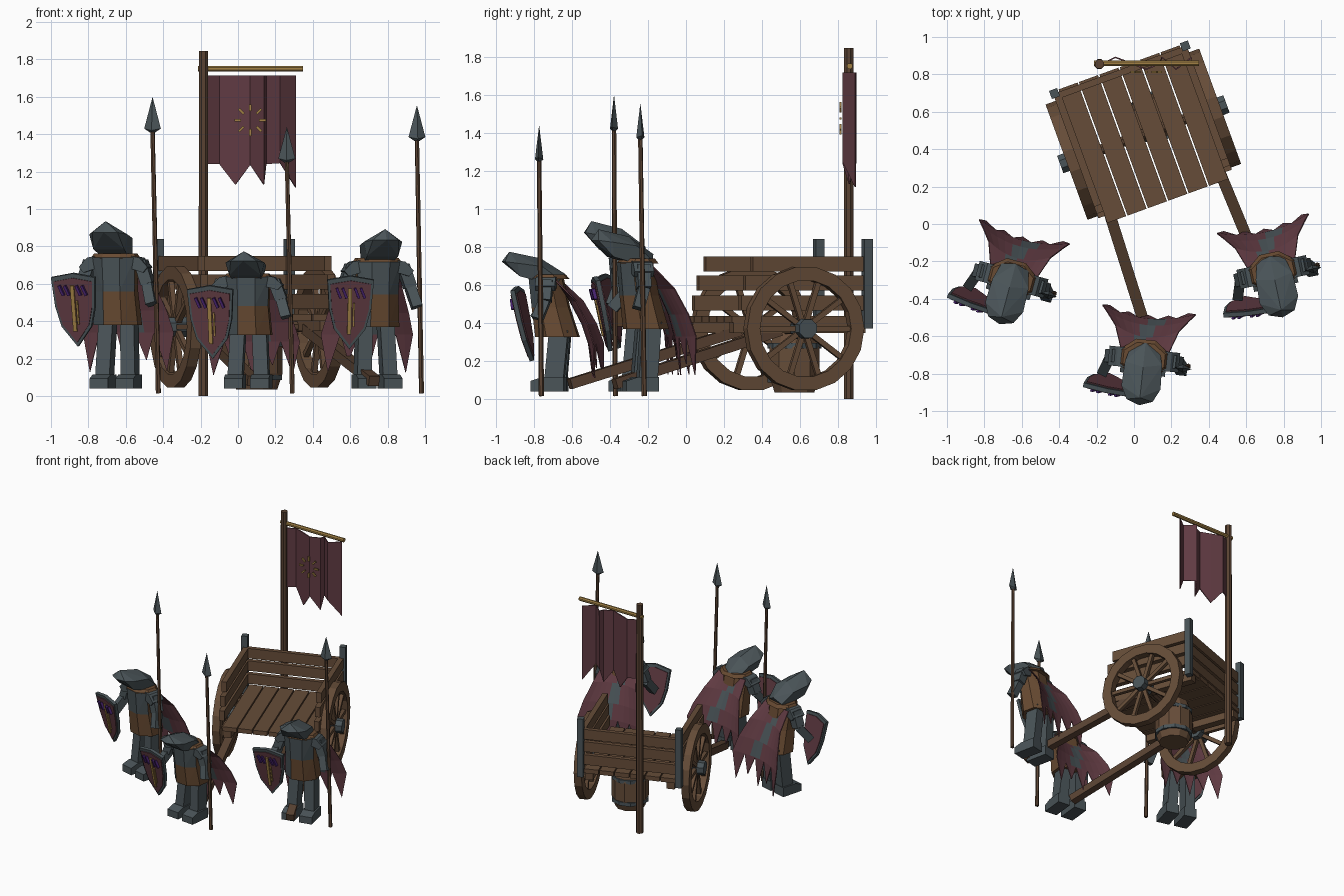
import bpy, bmesh, math
from mathutils import Vector, Matrix

if "Cube" in bpy.data.objects:
    bpy.data.objects.remove(bpy.data.objects["Cube"])


def material(name, rgb):
    m = bpy.data.materials.new(name)
    m.diffuse_color = (*rgb, 1)
    m.use_nodes = True
    m.node_tree.nodes["Principled BSDF"].inputs["Base Color"].default_value = m.diffuse_color
    return m


WOOD = material("brown wood", (0.132, 0.073, 0.040))
DARK = material("dark wood", (0.100, 0.055, 0.032))
LEATHER = material("leather", (0.140, 0.070, 0.032))
STEEL = material("blue grey steel", (0.068, 0.088, 0.097))
WINE = material("wine cloth", (0.120, 0.044, 0.056))
GOLD = material("gold", (0.36, 0.22, 0.06))
PURPLE = material("purple", (0.06, 0.016, 0.15))


def finish(name, bm, mats, M, rule=None):
    """Turn a bmesh into an object; rule picks a material slot for each face."""
    if rule:
        bm.normal_update()
        for f in bm.faces:
            f.material_index = rule(f)
    bm.transform(M)
    me = bpy.data.meshes.new(name)
    bm.to_mesh(me)
    bm.free()
    for m in mats:
        me.materials.append(m)
    ob = bpy.data.objects.new(name, me)
    bpy.context.collection.objects.link(ob)
    return ob


def hull(name, pts, mats, M=Matrix(), rule=None):
    bm = bmesh.new()
    for p in pts:
        bm.verts.new(p)
    bmesh.ops.convex_hull(bm, input=bm.verts[:])
    bmesh.ops.delete(bm, geom=[v for v in bm.verts if not v.link_faces], context='VERTS')
    bmesh.ops.dissolve_limit(bm, angle_limit=0.02, verts=bm.verts[:], edges=bm.edges[:])
    bmesh.ops.recalc_face_normals(bm, faces=bm.faces[:])
    return finish(name, bm, mats if isinstance(mats, list) else [mats], M, rule)


def frame(p, q):
    d = (Vector(q) - Vector(p)).normalized()
    ref = Vector((0, 0, 1)) if abs(d.z) < 0.9 else Vector((0, 1, 0))
    a = d.cross(ref).normalized()
    return a, a.cross(d)


def beam(name, p, q, w, h, mat, M=Matrix()):
    a, b = frame(p, q)
    hull(name, [Vector(e) + a * i * w / 2 + b * j * h / 2
                for e in (p, q) for i in (-1, 1) for j in (-1, 1)], mat, M)


def box(name, c, s, mat, M=Matrix()):
    beam(name, (c[0], c[1] - s[1] / 2, c[2]), (c[0], c[1] + s[1] / 2, c[2]), s[0], s[2], mat, M)


def tube(name, p, q, r0, r1, n, mat, M=Matrix()):
    a, b = frame(p, q)
    hull(name, [Vector(e) + r * (a * math.cos(t) + b * math.sin(t))
                for e, r in ((p, r0), (q, r1))
                for t in [math.tau * (k + 0.5) / n for k in range(n)]], mat, M)


def ring_wheel(name, x, z, r0, r1, w, n, mat, M):
    """Rim: a square section swept round the x axis."""
    bm = bmesh.new()
    sec = [(r0, -w / 2), (r1, -w / 2), (r1, w / 2), (r0, w / 2)]
    v = [[bm.verts.new((x + o, r * math.cos(math.tau * k / n), z + r * math.sin(math.tau * k / n)))
          for r, o in sec] for k in range(n)]
    for k in range(n):
        for j in range(4):
            bm.faces.new((v[k][j], v[k][(j + 1) % 4], v[(k + 1) % n][(j + 1) % 4], v[(k + 1) % n][j]))
    bmesh.ops.recalc_face_normals(bm, faces=bm.faces[:])
    finish(name, bm, [mat], M)


# ---- Cart ----
CART = Matrix.Translation((0.05, 0.48, 0)) @ Matrix.Rotation(math.radians(20), 4, 'Z')
for i in range(6):
    box(f"floor_plank_{i}", (-0.29 + i * 0.116, 0, 0.42), (0.108, 0.76, 0.035), WOOD, CART)
for i, (z, front) in enumerate(((0.505, -0.34), (0.61, -0.315), (0.71, -0.275))):
    for s, side in ((-1, "left"), (1, "right")):
        box(f"{side}_side_board_{i}", (s * 0.36, (front + 0.35) / 2, z), (0.04, 0.35 - front, 0.08), WOOD, CART)
    box(f"back_board_{i}", (0, 0.35, z), (0.74, 0.035, 0.08), WOOD, CART)
tube("axle", (-0.4, 0, 0.37), (0.4, 0, 0.37), 0.03, 0.03, 8, DARK, CART)
for s, side in ((-1, "left"), (1, "right")):
    x = s * 0.408
    box(f"{side}_frame_rail", (s * 0.31, 0, 0.375), (0.06, 0.74, 0.055), WOOD, CART)
    box(f"{side}_corner_post", (s * 0.372, 0.367, 0.605), (0.046, 0.046, 0.47), STEEL, CART)
    beam(f"{side}_shaft", (s * 0.305, -0.1, 0.36), (s * 0.345, -1.035, 0.08), 0.06, 0.055, DARK, CART)
    ring_wheel(f"{side}_wheel_rim", x, 0.37, 0.255, 0.328, 0.058, 18, WOOD, CART)
    for k in range(10):
        c, d = math.cos(math.tau * k / 10), math.sin(math.tau * k / 10)
        beam(f"{side}_spoke_{k}", (x, 0.03 * c, 0.37 + 0.03 * d), (x, 0.265 * c, 0.37 + 0.265 * d),
             0.028, 0.028, WOOD, CART)
    tube(f"{side}_hub", (x - s * 0.06, 0, 0.37), (x + s * 0.065, 0, 0.37), 0.058, 0.053, 8, STEEL, CART)

# ---- Barrel slung below the cart ----
BARREL = Matrix.Translation((0.1, 0.57, 0))
hull("barrel", [(r * math.cos(k * math.tau / 10), r * math.sin(k * math.tau / 10), z)
     for z, r in ((0.035, 0.11), (0.12, 0.138), (0.27, 0.138), (0.36, 0.11)) for k in range(10)], WOOD, BARREL)
for i, z in enumerate((0.1, 0.28)):
    tube(f"barrel_band_{i}", (0, 0, z - 0.014), (0, 0, z + 0.014), 0.141, 0.141, 10, STEEL, BARREL)

# ---- Banner ----
tube("banner_pole", (-0.185, 0.855, 0), (-0.185, 0.855, 1.845), 0.028, 0.026, 8, DARK)
tube("banner_crossbar", (-0.215, 0.86, 1.75), (0.348, 0.86, 1.75), 0.016, 0.016, 8, GOLD)
bm = bmesh.new()
outline = [(-0.16, 1.24, 0), (-0.1, 1.24, 1), (-0.015, 1.13, 0), (0.065, 1.235, -1),
           (0.14, 1.13, 0), (0.152, 1.24, 1), (0.225, 1.245, -1), (0.31, 1.115, 1)]
cols = [[bm.verts.new((x, 0.855 + w * a, z)) for z, a in ((1.715, 0.032), (zb, 0.032))]
        for x, zb, w in outline]
for a, b in zip(cols, cols[1:]):
    bm.faces.new((a[0], a[1], b[1], b[0]))
cloth = finish("banner_cloth", bm, [WINE], Matrix())
cloth.modifiers.new("thickness", 'SOLIDIFY').thickness = 0.008
for k in range(8):
    c, s = math.cos(k * math.pi / 4), math.sin(k * math.pi / 4)
    beam(f"banner_ray_{k}", (0.065 + 0.048 * c, 0.812, 1.475 + 0.048 * s),
         (0.065 + 0.085 * c, 0.812, 1.475 + 0.085 * s), 0.012, 0.012, GOLD)


# ---- Soldiers ----
def ring(z, rx, ry, cy, n=8):
    return [(rx * math.cos(math.tau * (k + .5) / n), cy + ry * math.sin(math.tau * (k + .5) / n), z)
            for k in range(n)]


def cape(name, M):
    bm = bmesh.new()
    n = 10
    rows = ((0.125, 0.745, 0.02), (0.17, 0.6, 0.1), (0.22, 0.46, 0.165), (0.25, 0.34, 0.2))
    g = [[bm.verts.new(((2 * i / n - 1) * w, y + 0.05 * (2 * i / n - 1) ** 2 * (y > 0.05), z))
          for i in range(n + 1)] for w, z, y in rows]
    for j in range(3):
        for i in range(n):
            f = bm.faces.new((g[j][i], g[j][i + 1], g[j + 1][i + 1], g[j + 1][i]))
            f.material_index = int((i * 3 + j * 5) % 8 in (1, 4))
    for i in range(0, n, 2):  # ragged points along the hem
        a, m, b = g[3][i:i + 3]
        tip = bm.verts.new((m.co.x * 1.06, m.co.y + 0.02, 0.13 + 0.06 * ((i // 2) % 2)))
        bm.faces.new((a, m, tip))
        bm.faces.new((m, b, tip))
    ob = finish(name, bm, [WINE, STEEL], M)
    ob.modifiers.new("thickness", 'SOLIDIFY').thickness = 0.006


def soldier(tag, x, y, turn, zs, spear_top, nod):
    base = Matrix.Translation((x, y, 0)) @ Matrix.Rotation(math.radians(turn), 4, 'Z')
    M = base @ Matrix.Diagonal((1, 1, zs, 1))
    # boots, legs and arms
    for s, side in ((-1, "right"), (1, "left")):
        fx = s * 0.071
        hull(f"{tag}_{side}_boot", [(fx + i * 0.05, yy, z) for i in (-1, 1)
             for yy, z in ((-0.1, 0.04), (0.075, 0.04), (-0.1, 0.095), (-0.04, 0.115), (0.075, 0.115))], STEEL, base)
        beam(f"{tag}_{side}_leg", (fx, 0.02, 0.1), (s * 0.058, 0.045, 0.42), 0.078, 0.1, STEEL, M)
        hull(f"{tag}_{side}_pauldron", [(s * a, yy, z) for yy in (-0.07, 0.035)
             for a, z in ((0.09, 0.75), (0.145, 0.74), (0.19, 0.69), (0.165, 0.66), (0.1, 0.68))], STEEL, M)
        elbow = (s * 0.18, -0.02, 0.6)
        beam(f"{tag}_{side}_upper_arm", (s * 0.14, -0.015, 0.72), elbow, 0.065, 0.07, STEEL, M)
        beam(f"{tag}_{side}_forearm", elbow, (s * 0.21, -0.055 - 0.05 * (s < 0), 0.49), 0.055, 0.06, STEEL, M)
    # torso with plate front over a leather coat
    hull(f"{tag}_coat", ring(0.38, 0.132, 0.122, 0.03) + ring(0.56, 0.12, 0.105, -0.005), [LEATHER, STEEL], M,
         lambda f: int(f.normal.y < -0.3 and f.normal.x < -0.3))
    hull(f"{tag}_chest", ring(0.56, 0.12, 0.105, -0.005) + ring(0.74, 0.128, 0.095, -0.03), [LEATHER, STEEL], M,
         lambda f: int(f.normal.y < -0.3))
    hull(f"{tag}_collar", ring(0.735, 0.138, 0.11, -0.015) + ring(0.762, 0.12, 0.09, -0.015), LEATHER, M)
    # helmet thrust forward over the chest
    hull(f"{tag}_helmet", [(0, -0.225, 0.935), (0, -0.265, 0.875), (0, -0.06, 0.895), (0, 0.07, 0.8)] +
         [(s * a, b, c) for s in (-1, 1) for a, b, c in (
             (0.07, -0.24, 0.875), (0.105, -0.17, 0.865), (0.085, -0.16, 0.785), (0.1, -0.04, 0.845),
             (0.075, 0.05, 0.765), (0.07, 0.03, 0.73))], STEEL, M @ Matrix.Translation((0, 0, -nod)))
    cape(f"{tag}_cape", M)
    # heater shield leaning forward at the top
    zc = 0.47 * zs - 0.008
    S = base @ Matrix.Translation((-0.18, -0.165, zc)) @ Matrix.Rotation(math.radians(-6), 4, 'Z') \
        @ Matrix.Rotation(math.radians(12), 4, 'X')
    half = ((0, 0.2), (0.125, 0.178), (0.113, 0.02), (0.085, -0.09), (0, -0.2))
    for part, k, y0, y1, mat in (("shield_rim", 1, -0.012, 0.012, STEEL), ("shield_face", 0.88, -0.018, 0.018, WINE)):
        hull(f"{tag}_{part}", [(s * a * k, yy, c * k) for s in (-1, 1) for a, c in half for yy in (y0, y1)], mat, S)
    box(f"{tag}_shield_bar", (-0.004, -0.022, 0.01), (0.021, 0.009, 0.25), GOLD, S)
    box(f"{tag}_shield_bar_small", (0.018, -0.022, -0.01), (0.01, 0.009, 0.13), GOLD, S)
    for i, px in enumerate((-0.065, -0.033, 0.033, 0.065)):
        beam(f"{tag}_shield_mark_{i}", (px - 0.011, -0.026, 0.137), (px + 0.011, -0.026, 0.083), 0.014, 0.02, PURPLE, S)
    # spear
    foot, top = Vector((0.24, -0.03, 0.015)), Vector((0.212, -0.045, spear_top))
    neck = top - Vector((0, 0, 0.18))
    tube(f"{tag}_spear_shaft", foot, neck, 0.014, 0.012, 6, DARK, base)
    hull(f"{tag}_spear_head", [top, neck - Vector((0, 0, 0.02))] +
         [neck + Vector(o) for o in ((-0.046, 0, 0.01), (0.046, 0, 0.01), (0, -0.022, 0), (0, 0.022, 0))], STEEL, base)


soldier("left_soldier", -0.65, -0.28, -15, 1.0, 1.60, 0)
soldier("middle_soldier", 0.055, -0.705, -6, 0.86, 1.44, 0.035)
soldier("right_soldier", 0.74, -0.24, 12, 0.97, 1.555, 0.015)
